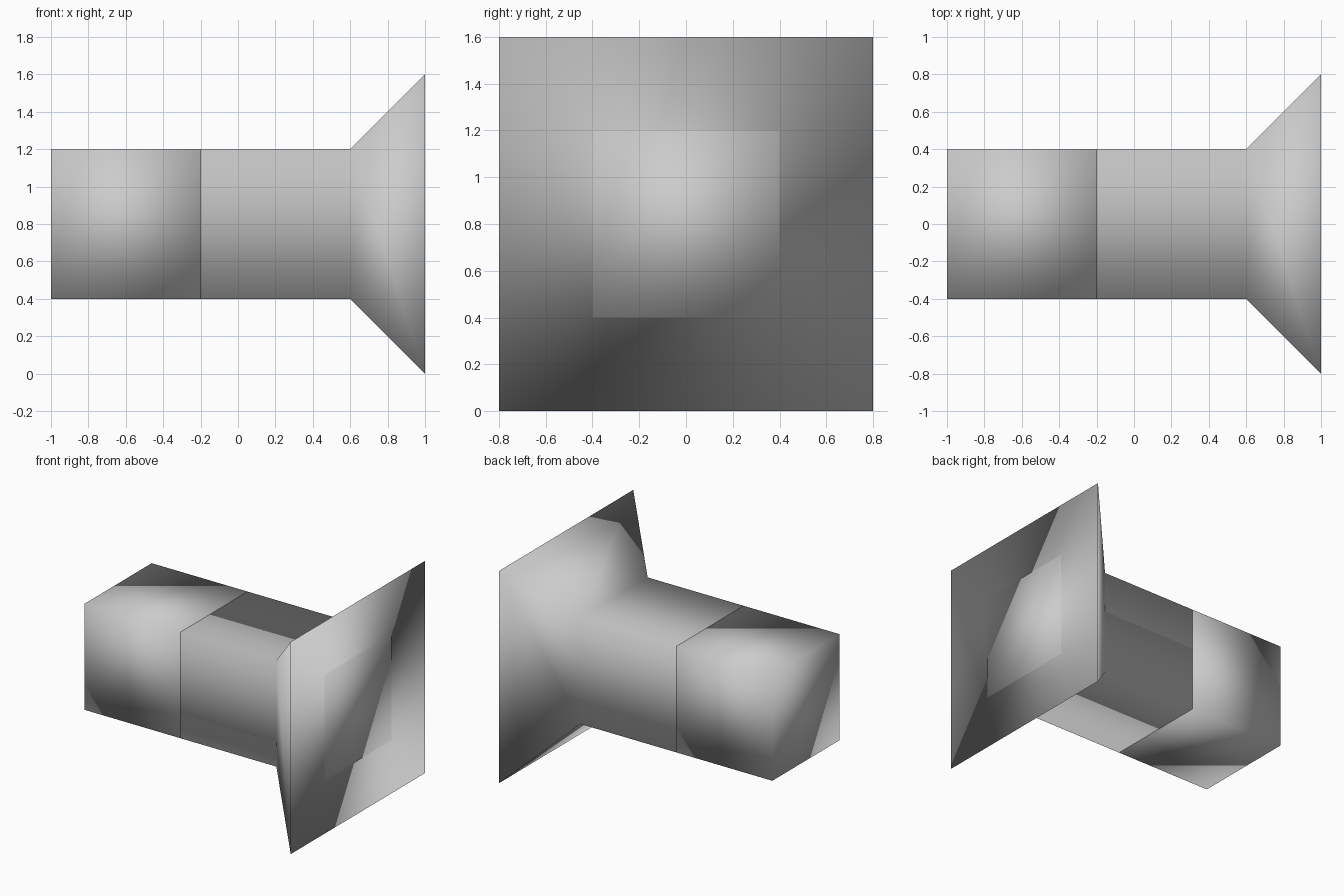
import bpy

if "Cube" in bpy.data.objects:
    bpy.data.objects.remove(bpy.data.objects["Cube"])

MID_Z = 0.8


def square_loft(name, stations):
    """Smooth-shaded closed solid through square sections (x, half width)."""
    verts = [(x, sy * h, MID_Z + sz * h) for x, h in stations
             for sy, sz in ((-1, -1), (1, -1), (1, 1), (-1, 1))]
    faces = [(3, 2, 1, 0)]
    for i in range(len(stations) - 1):
        a, b = 4 * i, 4 * i + 4
        faces += [(a + k, a + (k + 1) % 4, b + (k + 1) % 4, b + k) for k in range(4)]
    n = len(verts)
    faces.append((n - 4, n - 3, n - 2, n - 1))
    mesh = bpy.data.meshes.new(name)
    mesh.from_pydata(verts, [], faces)
    mesh.shade_smooth()
    obj = bpy.data.objects.new(name, mesh)
    bpy.context.collection.objects.link(obj)
    return obj


# Rear cube
square_loft("rear_block", [(-1.0, 0.4), (-0.2, 0.4)])

# Neck that opens into the flared square end
square_loft("flared_body", [(-0.2, 0.4), (0.6, 0.4), (1.0, 0.8)])

# Straight core whose end shows as a square panel on the flared face
square_loft("inner_core", [(-0.199, 0.399), (1.0005, 0.399)])
